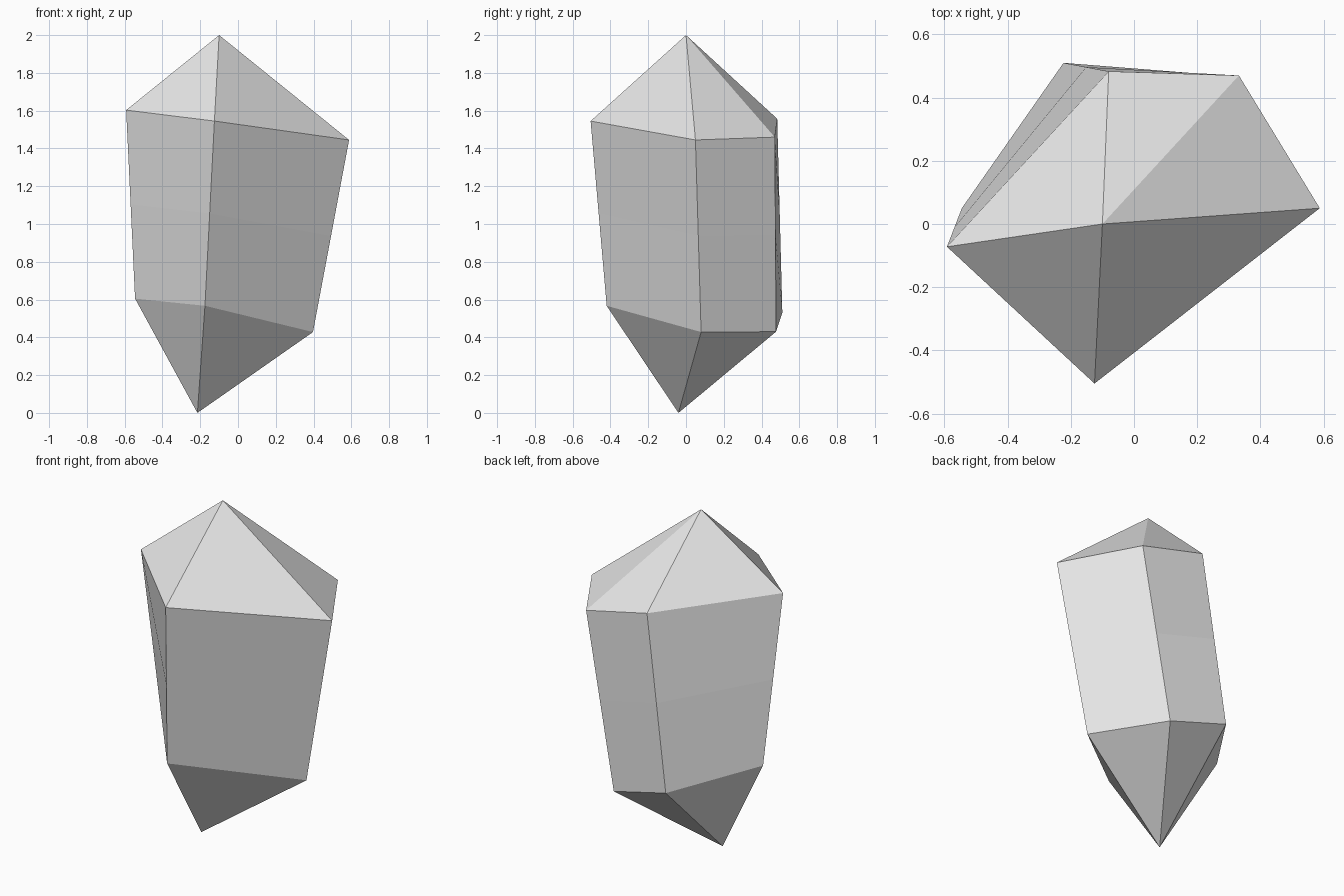
import bpy
import bmesh
from mathutils import Vector

cube = bpy.data.objects.get("Cube")
if cube:
    bpy.data.objects.remove(cube, do_unlink=True)

# Pale grey stone
stone = bpy.data.materials.new("pale_grey")
stone.use_nodes = True
grey = (0.8, 0.8, 0.8, 1.0)
stone.diffuse_color = grey
stone.node_tree.nodes["Principled BSDF"].inputs["Base Color"].default_value = grey

# Crystal tips and shoulder rings: left, front, right, back right, back left
top_tip = (-0.10, 0.0, 2.0)
bottom_tip = (-0.215, -0.04, 0.0)
upper = [(-0.592, -0.072, 1.603), (-0.125, -0.505, 1.545), (0.588, 0.05, 1.445),
         (0.332, 0.47, 1.46), (-0.08, 0.483, 1.557)]
lower = [(-0.545, 0.05, 0.605), (-0.175, -0.42, 0.567), (0.397, 0.08, 0.428),
         (0.144, 0.477, 0.43), (-0.223, 0.51, 0.53)]
middle = [(Vector(a) + Vector(b)) / 2 for a, b in zip(upper, lower)]


def bridge(a, b):
    """Join two rings of vertices with quads."""
    for i in range(len(a)):
        j = (i + 1) % len(a)
        bm.faces.new((a[i], b[i], b[j], a[j]))


def cap(ring, tip):
    """Close a ring with a pointed fan."""
    point = bm.verts.new(tip)
    for i in range(len(ring)):
        bm.faces.new((ring[i], ring[(i + 1) % len(ring)], point))


# Five-sided tapered shaft with a point at each end
bm = bmesh.new()
rings = [[bm.verts.new(p) for p in ring] for ring in (upper, middle, lower)]
bridge(rings[0], rings[1])
bridge(rings[1], rings[2])
cap(rings[0], top_tip)
cap(rings[-1], bottom_tip)
bmesh.ops.recalc_face_normals(bm, faces=bm.faces[:])

mesh = bpy.data.meshes.new("crystal")
bm.to_mesh(mesh)
bm.free()
mesh.materials.append(stone)
crystal = bpy.data.objects.new("crystal", mesh)
bpy.context.collection.objects.link(crystal)
